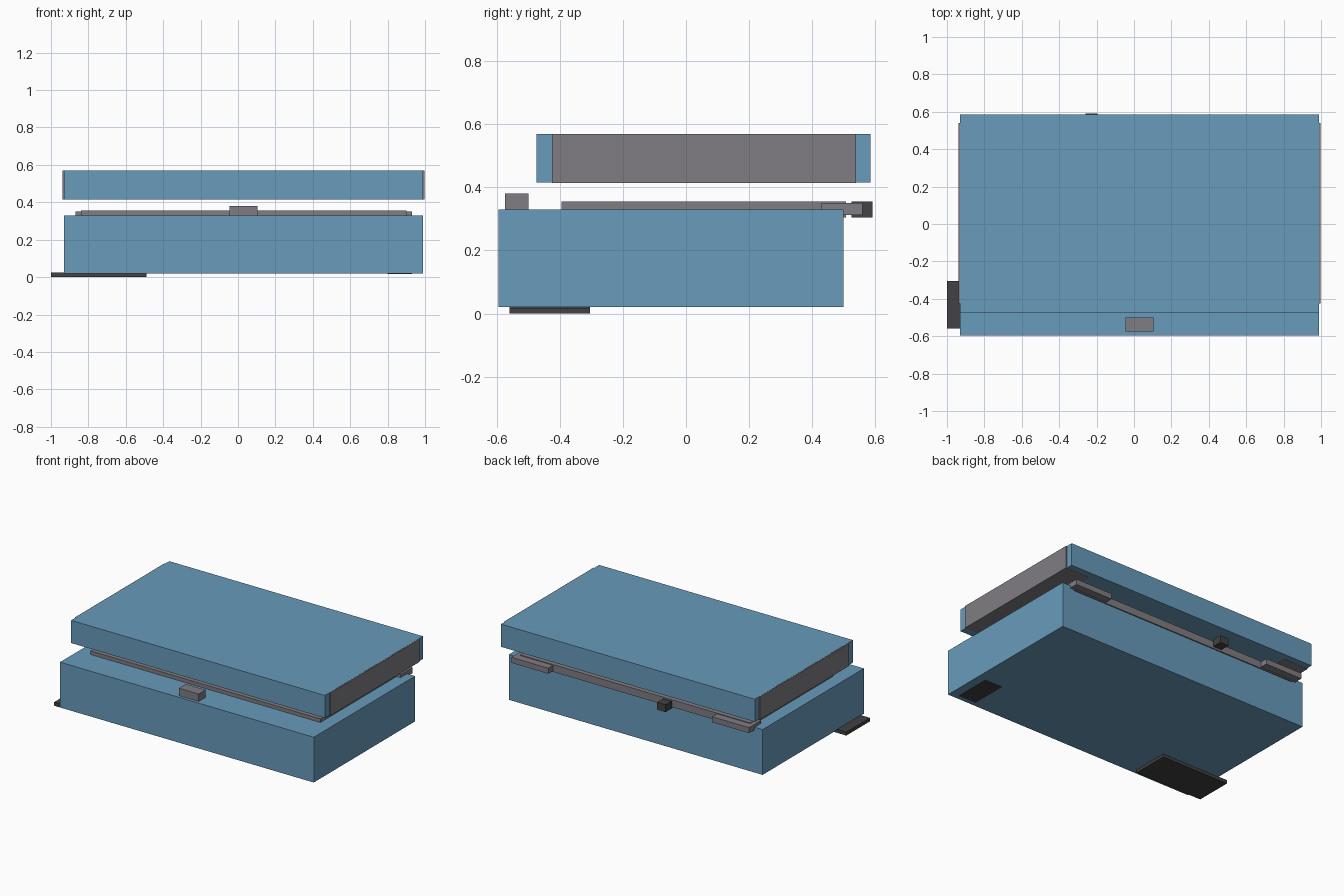
import bpy

cube = bpy.data.objects.get("Cube")
if cube:
    bpy.data.objects.remove(cube, do_unlink=True)


def material(name, colour):
    m = bpy.data.materials.new(name)
    m.use_nodes = True
    m.diffuse_color = (*colour, 1)
    bsdf = next(n for n in m.node_tree.nodes if n.type == "BSDF_PRINCIPLED")
    bsdf.inputs["Base Color"].default_value = (*colour, 1)
    return m


blue = material("steel_blue", (0.138, 0.328, 0.497))
grey = material("mid_grey", (0.214, 0.205, 0.223))
black = material("charcoal", (0.054, 0.053, 0.057))


def box(name, mat, x, y, z):
    """Box spanning the given (low, high) ranges."""
    spans = (x, y, z)
    bpy.ops.mesh.primitive_cube_add(size=1)
    ob = bpy.context.object
    ob.name = name
    for v in ob.data.vertices:
        v.co = [lo + (c + 0.5) * (hi - lo) for c, (lo, hi) in zip(v.co, spans)]
    ob.data.materials.append(mat)
    return ob


CENTRE, HALF = 0.03, 0.96   # the case sits slightly off centre in x


def pair(name, mat, inner, outer, y, z):
    """Two boxes mirrored about the middle of the case."""
    for side, s in (("left", 1), ("right", -1)):
        ends = sorted((CENTRE + s * inner, CENTRE + s * outer))
        box(f"{side}_{name}", mat, ends, y, z)


width = (CENTRE - HALF, CENTRE + HALF)

# Main case and floating lid
box("lower_case", blue, width, (-0.595, 0.50), (0.02, 0.33))
box("lid", blue, width, (-0.475, 0.585), (0.415, 0.57))

# Grey end blocks set into the lid
pair("lid_end", grey, 0.78, 0.967, (-0.425, 0.54), (0.414, 0.569))

# Gasket plate, rear hinges and front latch
box("gasket_plate", grey, (-0.84, 0.90), (-0.395, 0.508), (0.305, 0.355))
pair("hinge", grey, 0.62, 0.90, (0.43, 0.56), (0.312, 0.35))
box("front_latch", grey, (-0.045, 0.105), (-0.575, -0.50), (0.32, 0.381))

# Dark rear stop and feet
box("rear_stop", black, (-0.26, -0.195), (0.525, 0.592), (0.305, 0.355))
box("wide_foot", black, (-1.0, -0.49), (-0.56, -0.305), (0.0, 0.024))
box("small_foot", black, (0.80, 0.93), (-0.56, -0.31), (0.016, 0.024))
